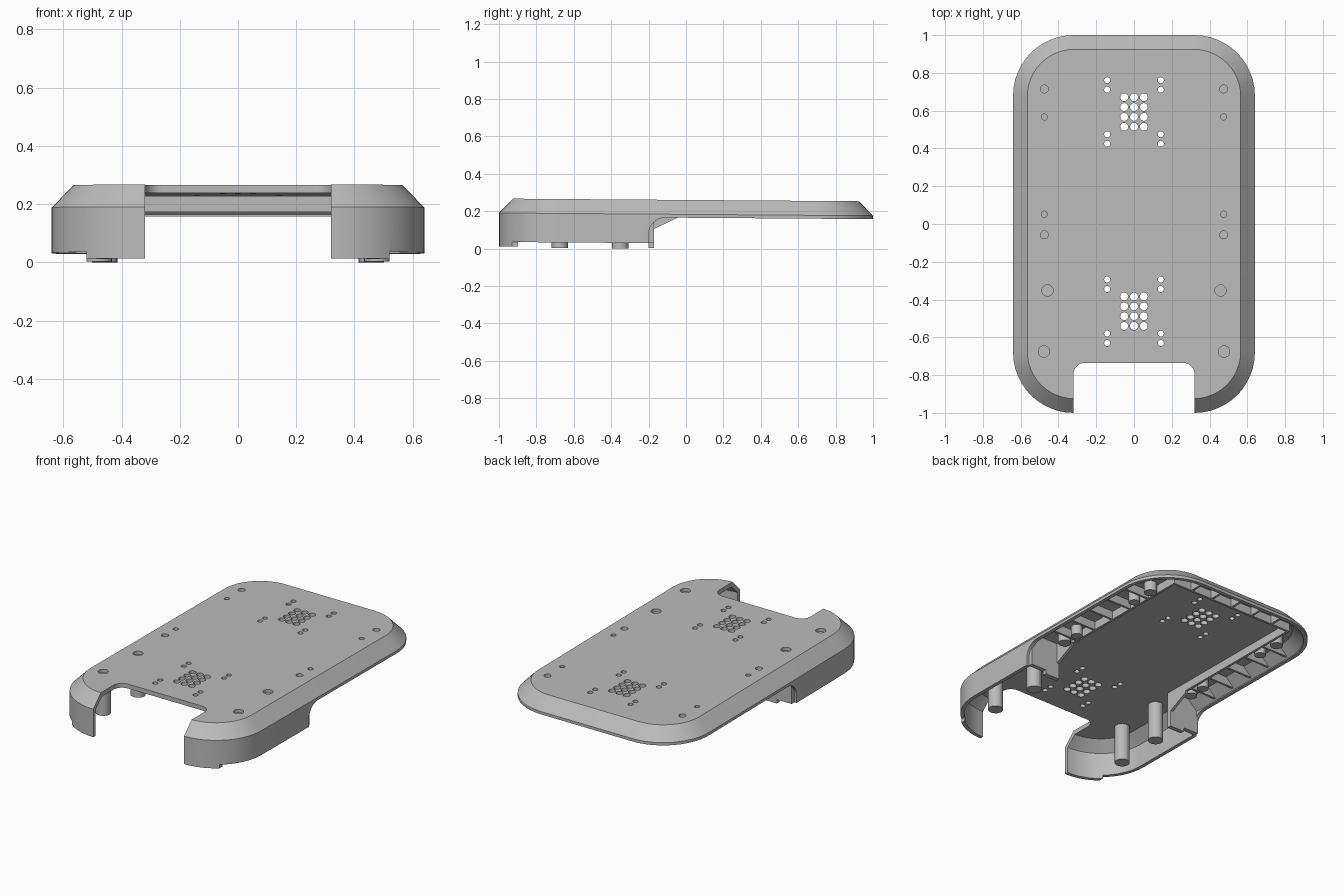
import bpy
import bmesh
import math
from mathutils import Vector

cube = bpy.data.objects.get("Cube")
if cube:
    bpy.data.objects.remove(cube)

grey = bpy.data.materials.new("matte grey")
grey.use_nodes = True
grey.diffuse_color = (0.5, 0.5, 0.5, 1)
grey.node_tree.nodes["Principled BSDF"].inputs["Base Color"].default_value = (0.5, 0.5, 0.5, 1)

TILT = 0.0075      # slope of the whole case from front to back
CEILING = 0.232    # underside of the top plate


def rounded(hx, hy, r, z, cy=0.0, steps=12):
    """Loop of points around a rounded rectangle."""
    pts = []
    for q, (sx, sy) in enumerate([(1, 1), (-1, 1), (-1, -1), (1, -1)]):
        for i in range(steps + 1):
            a = math.radians(90) * (q + i / steps)
            pts.append(Vector((sx * (hx - r) + r * math.cos(a),
                               cy + sy * (hy - r) + r * math.sin(a), z)))
    return pts


def loft(bm, loops):
    """Closed solid through a stack of loops."""
    rings = [[bm.verts.new(p) for p in loop] for loop in loops]
    n = len(rings[0])
    for a, b in zip(rings, rings[1:]):
        for i in range(n):
            j = (i + 1) % n
            bm.faces.new((a[i], a[j], b[j], b[i]))
    bm.faces.new(rings[0][::-1])
    bm.faces.new(rings[-1])


def prism(bm, profile, axis, lo, hi):
    """Extrude a 2D profile with z as its second coordinate, along x or y."""
    def place(t):
        if axis == "x":
            return [Vector((t, p, z)) for p, z in profile]
        return [Vector((p, t, z)) for p, z in profile]
    loft(bm, [place(lo), place(hi)])


def box(bm, x0, x1, y0, y1, z0, z1):
    prism(bm, [(y0, z0), (y1, z0), (y1, z1), (y0, z1)], "x", x0, x1)


def cylinder(bm, x, y, r, z0, z1):
    loft(bm, [rounded(r, r, r * 0.999, z, steps=5) for z in (z0, z1)])
    bm.verts.ensure_lookup_table()
    bmesh.ops.translate(bm, verts=bm.verts[-48:], vec=(x, y, 0))


def finish(name, bm):
    bmesh.ops.recalc_face_normals(bm, faces=bm.faces)
    mesh = bpy.data.meshes.new(name)
    bm.to_mesh(mesh)
    bm.free()
    mesh.materials.append(grey)
    ob = bpy.data.objects.new(name, mesh)
    bpy.context.collection.objects.link(ob)
    return ob


def cut(target, bm):
    cutter = finish("cutter", bm)
    cutter.hide_render = True
    mod = target.modifiers.new("cut", "BOOLEAN")
    mod.operation = "DIFFERENCE"
    mod.solver = "EXACT"
    mod.object = cutter
    bpy.context.view_layer.objects.active = target
    bpy.ops.object.modifier_apply(modifier=mod.name)
    bpy.data.objects.remove(cutter)


parts = []

# Outer case with a bevelled top edge
bm = bmesh.new()
loft(bm, [rounded(0.64, 1, 0.32, 0.005), rounded(0.64, 1, 0.32, 0.183),
          rounded(0.565, 0.925, 0.25, 0.26)])
shell = finish("case_shell", bm)
parts.append(shell)

# Hollow inside
bm = bmesh.new()
loft(bm, [rounded(0.617, 0.977, 0.297, -0.1), rounded(0.617, 0.977, 0.297, 0.172),
          rounded(0.553, 0.913, 0.238, CEILING)])
cut(shell, bm)

# Raised rear underside, with a curved rise behind the legs
bm = bmesh.new()
arc = [(-0.11 - 0.09 * math.cos(math.radians(a)), 0.075 + 0.09 * math.sin(math.radians(a)))
       for a in range(0, 91, 10)]
prism(bm, [(-0.2, -0.1)] + arc + [(1.2, 0.165), (1.2, -0.1)], "x", -1, 1)
cut(shell, bm)

# Front notch
bm = bmesh.new()
loft(bm, [rounded(0.32, 0.465, 0.06, z, cy=-1.2) for z in (-0.2, 0.4)])
cut(shell, bm)

# Shorter outer wall on each leg
bm = bmesh.new()
for s in (-1, 1):
    box(bm, *sorted((s * 0.52, s * 0.8)), -1.1, -0.15, -0.1, 0.028)
cut(shell, bm)

# Vent holes and slots through the plate, blind holes over the bosses
bm = bmesh.new()
for cy in (0.593, -0.462):
    for x in (-0.052, 0, 0.052):
        for k in (-1.5, -0.5, 0.5, 1.5):
            cylinder(bm, x, cy + k * 0.052, 0.021, 0.2, 0.3)
    for x in (-0.142, 0.142):
        for dy in (-0.168, -0.118, 0.118, 0.168):
            cylinder(bm, x, cy + dy, 0.016, 0.2, 0.3)
bosses = [(0.475, 0.715, 0.021), (0.475, 0.567, 0.016),
          (0.475, 0.052, 0.016), (0.475, -0.057, 0.021)]
posts = [(0.458, -0.352, 0.03), (0.477, -0.675, 0.03)]
for x, y, r in bosses + posts:
    for s in (-1, 1):
        cylinder(bm, s * x, y, r, 0.24, 0.3)
cut(shell, bm)

# Screw bosses and leg posts under the plate
for side, s in (("left", 1), ("right", -1)):
    bm = bmesh.new()
    for x, y, r in bosses:
        cylinder(bm, s * x, y, r + 0.017, 0.172, 0.236)
    parts.append(finish(side + "_bosses", bm))
    bm = bmesh.new()
    for x, y, r in posts:
        cylinder(bm, s * x, y, r + 0.014, -0.0026, 0.236)
    parts.append(finish(side + "_leg_posts", bm))

    # Rail along the side, joined to the wall by ribs
    bm = bmesh.new()
    box(bm, *sorted((s * 0.42, s * 0.435)), -0.2, 0.88, 0.18, 0.235)
    parts.append(finish(side + "_rail", bm))
    bm = bmesh.new()
    rib = [(s * 0.43, 0.18), (s * 0.615, 0.18), (s * 0.57, 0.235), (s * 0.43, 0.235)]
    for y in (0.0, 0.16, 0.32, 0.48, 0.64):
        prism(bm, rib, "y", y - 0.007, y + 0.007)
    parts.append(finish(side + "_ribs", bm))

    # Wall closing the back of the leg, with a gusset
    bm = bmesh.new()
    wall = [(s * 0.42, 0.003), (s * 0.52, 0.003), (s * 0.52, 0.028), (s * 0.625, 0.028),
            (s * 0.625, 0.175), (s * 0.57, 0.235), (s * 0.42, 0.235)]
    prism(bm, wall, "y", -0.2, -0.172)
    parts.append(finish(side + "_leg_back_wall", bm))
    bm = bmesh.new()
    gusset = [(-0.18, 0.1), (-0.04, 0.167), (-0.04, 0.235), (-0.18, 0.235)]
    prism(bm, gusset, "x", *sorted((s * 0.42, s * 0.437)))
    parts.append(finish(side + "_leg_gusset", bm))

# Rear rail and ribs
bm = bmesh.new()
box(bm, -0.435, 0.435, 0.865, 0.88, 0.18, 0.235)
parts.append(finish("rear_rail", bm))
bm = bmesh.new()
rib = [(0.875, 0.18), (0.975, 0.18), (0.93, 0.235), (0.875, 0.235)]
for x in (-0.3, -0.15, 0, 0.15, 0.3):
    prism(bm, rib, "x", x - 0.007, x + 0.007)
parts.append(finish("rear_ribs", bm))

# Tilt everything slightly and smooth the rounded walls
for ob in parts:
    for v in ob.data.vertices:
        v.co.z -= TILT * v.co.y
    bpy.ops.object.select_all(action="DESELECT")
    ob.select_set(True)
    bpy.context.view_layer.objects.active = ob
    bpy.ops.object.shade_smooth_by_angle(angle=math.radians(25))
